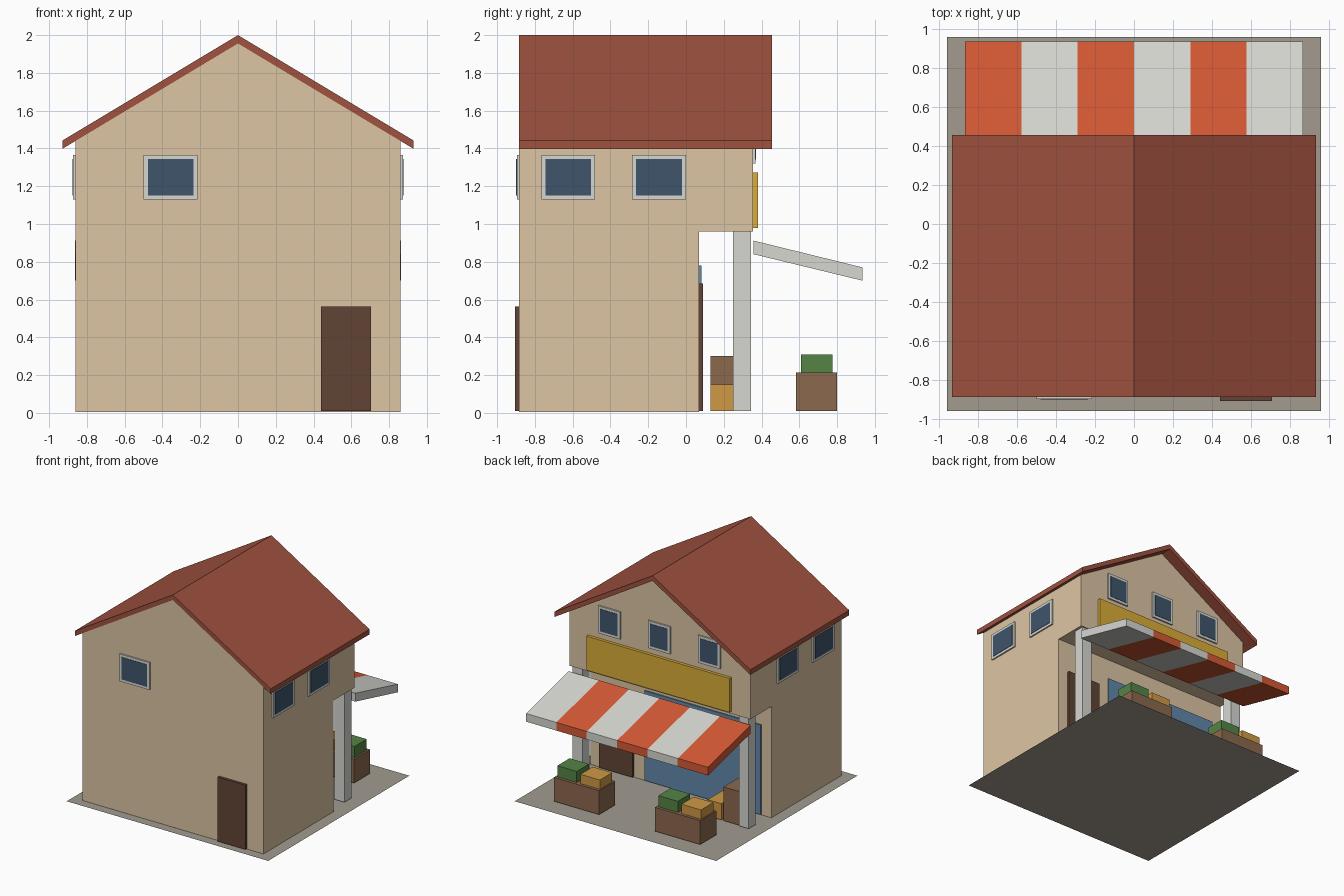
import bpy, bmesh
from mathutils import Vector

if "Cube" in bpy.data.objects:
    bpy.data.objects.remove(bpy.data.objects["Cube"])


def material(name, rgb):
    m = bpy.data.materials.new(name)
    m.diffuse_color = (*rgb, 1)
    m.use_nodes = True
    m.node_tree.nodes["Principled BSDF"].inputs["Base Color"].default_value = m.diffuse_color
    return m


WALL = material("plaster", (0.72, 0.56, 0.37))
ROOF = material("roof_tile", (0.35, 0.085, 0.05))
TRIM = material("trim", (0.68, 0.68, 0.64))
GLASS = material("window_glass", (0.05, 0.09, 0.15))
SHOP = material("shop_glass", (0.12, 0.25, 0.40))
DOOR = material("door_wood", (0.12, 0.06, 0.035))
WOOD = material("crate_wood", (0.26, 0.14, 0.075))
GREEN = material("greens", (0.09, 0.23, 0.06))
FRUIT = material("fruit", (0.63, 0.32, 0.06))
GOLD = material("sign_gold", (0.70, 0.42, 0.04))
ORANGE = material("awning_orange", (0.66, 0.10, 0.035))
PAVING = material("paving", (0.36, 0.33, 0.28))


def finish(name, bm, mat):
    bmesh.ops.recalc_face_normals(bm, faces=bm.faces)
    me = bpy.data.meshes.new(name)
    bm.to_mesh(me)
    bm.free()
    me.materials.append(mat)
    ob = bpy.data.objects.new(name, me)
    bpy.context.collection.objects.link(ob)
    return ob


def prism(points, offset):
    """Extrude a planar outline by an offset vector."""
    bm = bmesh.new()
    face = bm.faces.new([bm.verts.new(p) for p in points])
    out = bmesh.ops.extrude_face_region(bm, geom=[face], use_keep_orig=True)
    moved = [v for v in out["geom"] if isinstance(v, bmesh.types.BMVert)]
    bmesh.ops.translate(bm, verts=moved, vec=Vector(offset))
    return bm


def box(name, x, y, z, mat):
    outline = [(x[0], y[0], z[0]), (x[1], y[0], z[0]), (x[1], y[1], z[0]), (x[0], y[1], z[0])]
    return finish(name, prism(outline, (0, 0, z[1] - z[0])), mat)


# Flat paving under the whole shop
bm = bmesh.new()
bmesh.ops.create_grid(bm, x_segments=1, y_segments=1, size=0.957)
finish("paving", bm, PAVING)

# House body: side profile with a recessed shop front, cut to the gable
side = [(-0.883, 0.005), (0.07, 0.005), (0.07, 0.96), (0.355, 0.96), (0.355, 2.6), (-0.883, 2.6)]
bm = prism([(-0.86, y, z) for y, z in side], (1.72, 0, 0))
for s in (-1, 1):
    cut = bmesh.ops.bisect_plane(bm, geom=bm.verts[:] + bm.edges[:] + bm.faces[:],
                                 plane_co=(0, 0, 1.956), plane_no=(s * 0.6, 0, 1), clear_outer=True)
    bmesh.ops.holes_fill(bm, edges=[e for e in bm.edges if e.is_boundary], sides=0)
finish("house_walls", bm, WALL)

# Gabled roof
chevron = [(-0.93, 1.398), (0, 1.956), (0.93, 1.398), (0.93, 1.442), (0, 2.0), (-0.93, 1.442)]
finish("roof", prism([(x, -0.885, z) for x, z in chevron], (0, 1.34, 0)), ROOF)


# Windows: a frame slab with a slightly prouder pane
def window(name, axis, wall, sign, center, width, z0, z1):
    for part, inset, depth, mat in (("frame", 0, 0.013, TRIM), ("pane", 0.022, 0.016, GLASS)):
        along = (center - width / 2 + inset, center + width / 2 - inset)
        out = sorted((wall, wall + sign * depth))
        x, y = (along, out) if axis == "y" else (out, along)
        box(f"{name}_{part}", x, y, (z0 + inset, z1 - inset), mat)


window("front_window", "y", -0.883, -1, -0.357, 0.285, 1.13, 1.365)
for s, label in ((-1, "left"), (1, "right")):
    for i, yc in enumerate((-0.623, -0.143)):
        window(f"{label}_window_{i}", "x", s * 0.86, s, yc, 0.285, 1.13, 1.365)
for i, xc in enumerate((-0.475, 0, 0.475)):
    window(f"gable_window_{i}", "y", 0.355, 1, xc, 0.21, 1.32, 1.555)

# Doors, shop glazing, sign board and posts
box("front_door", (0.44, 0.705), (-0.905, -0.883), (0.01, 0.562), DOOR)
box("shop_door", (0.445, 0.765), (0.07, 0.09), (0.01, 0.685), DOOR)
box("shop_window", (-0.765, 0.338), (0.07, 0.081), (0.01, 0.78), SHOP)
box("sign_board", (-0.68, 0.68), (0.355, 0.381), (0.98, 1.272), GOLD)
for s, label in ((-1, "left"), (1, "right")):
    box(f"{label}_post", (s * 0.79 - 0.047, s * 0.79 + 0.047), (0.25, 0.345), (0.01, 0.96), TRIM)

# Striped sloping awning
slope = [(0.358, 0.84), (0.935, 0.70), (0.935, 0.77), (0.358, 0.912)]
for i in range(6):
    stripe = prism([(-0.864 + i * 0.288, y, z) for y, z in slope], (0.288, 0, 0))
    finish(f"awning_stripe_{i}", stripe, TRIM if i % 2 else ORANGE)

# Produce stands in front of the shop
for s, label in ((-1, "left"), (1, "right")):
    c = s * 0.48
    box(f"{label}_stand", (c - 0.215, c + 0.215), (0.582, 0.80), (0.01, 0.215), WOOD)
    box(f"{label}_greens", (c + 0.015, c + 0.2), (0.608, 0.775), (0.215, 0.31), GREEN)
    box(f"{label}_fruit", (c - 0.205, c - 0.02), (0.608, 0.775), (0.215, 0.295), FRUIT)

# Stacked crates in the recess
box("tall_crate", (-0.74, -0.59), (0.13, 0.335), (0.01, 0.30), WOOD)
box("low_crate", (-0.57, -0.44), (0.13, 0.335), (0.01, 0.15), FRUIT)
